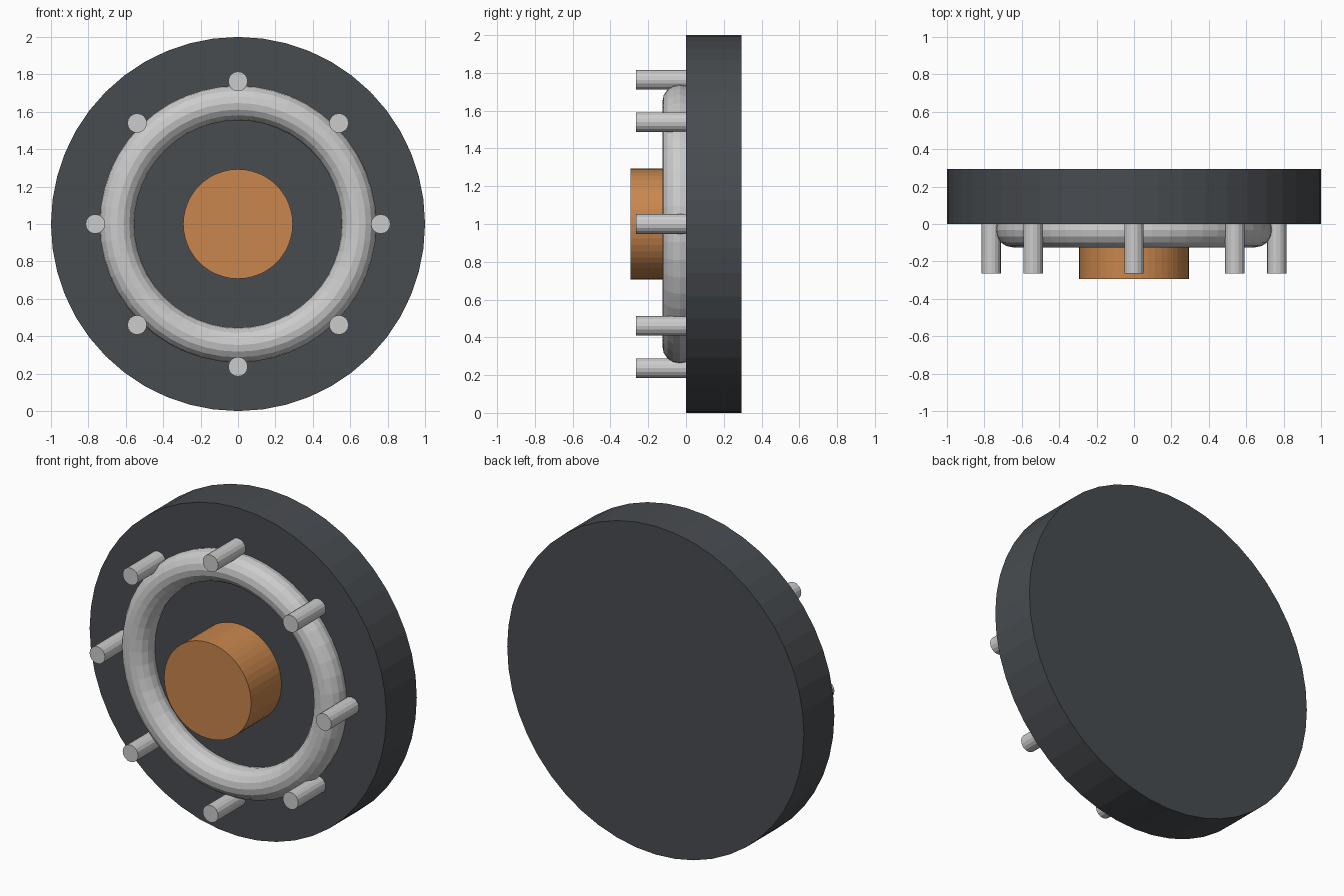
import bpy
from math import cos, sin, pi

if "Cube" in bpy.data.objects:
    bpy.data.objects.remove(bpy.data.objects["Cube"])

CENTRE_Z = 1.0


def material(name, rgb):
    mat = bpy.data.materials.new(name)
    mat.diffuse_color = (*rgb, 1)
    mat.use_nodes = True
    mat.node_tree.nodes["Principled BSDF"].inputs["Base Color"].default_value = mat.diffuse_color
    return mat


def finish(name, mat=None):
    obj = bpy.context.object
    obj.name = name
    if mat:
        obj.data.materials.append(mat)
    return obj


def cylinder(name, radius, front, back, sides, x=0, z=CENTRE_Z, mat=None):
    """Cylinder lying along y between front and back."""
    bpy.ops.mesh.primitive_cylinder_add(
        vertices=sides, radius=radius, depth=back - front,
        location=(x, (front + back) / 2, z), rotation=(pi / 2, 0, 0))
    return finish(name, mat)


dark = material("dark_grey", (0.065, 0.072, 0.08))
copper = material("copper", (0.58, 0.24, 0.075))

# Thick base disc
cylinder("base_disc", 1.0, 0.0, 0.293, 48, mat=dark)

# Raised central hub
cylinder("centre_hub", 0.293, -0.293, 0.01, 48, mat=copper)

# Round ring partly sunk into the disc
bpy.ops.mesh.primitive_torus_add(
    major_radius=0.647, minor_radius=0.093, major_segments=48,
    minor_segments=16, location=(0, -0.032, CENTRE_Z),
    rotation=(pi / 2, 0, 0))
finish("raised_ring")

# Eight pins around the ring
for i in range(8):
    a = i * pi / 4
    cylinder(f"pin_{i + 1}", 0.052, -0.265, 0.01, 16,
             x=0.763 * cos(a), z=CENTRE_Z + 0.763 * sin(a))
